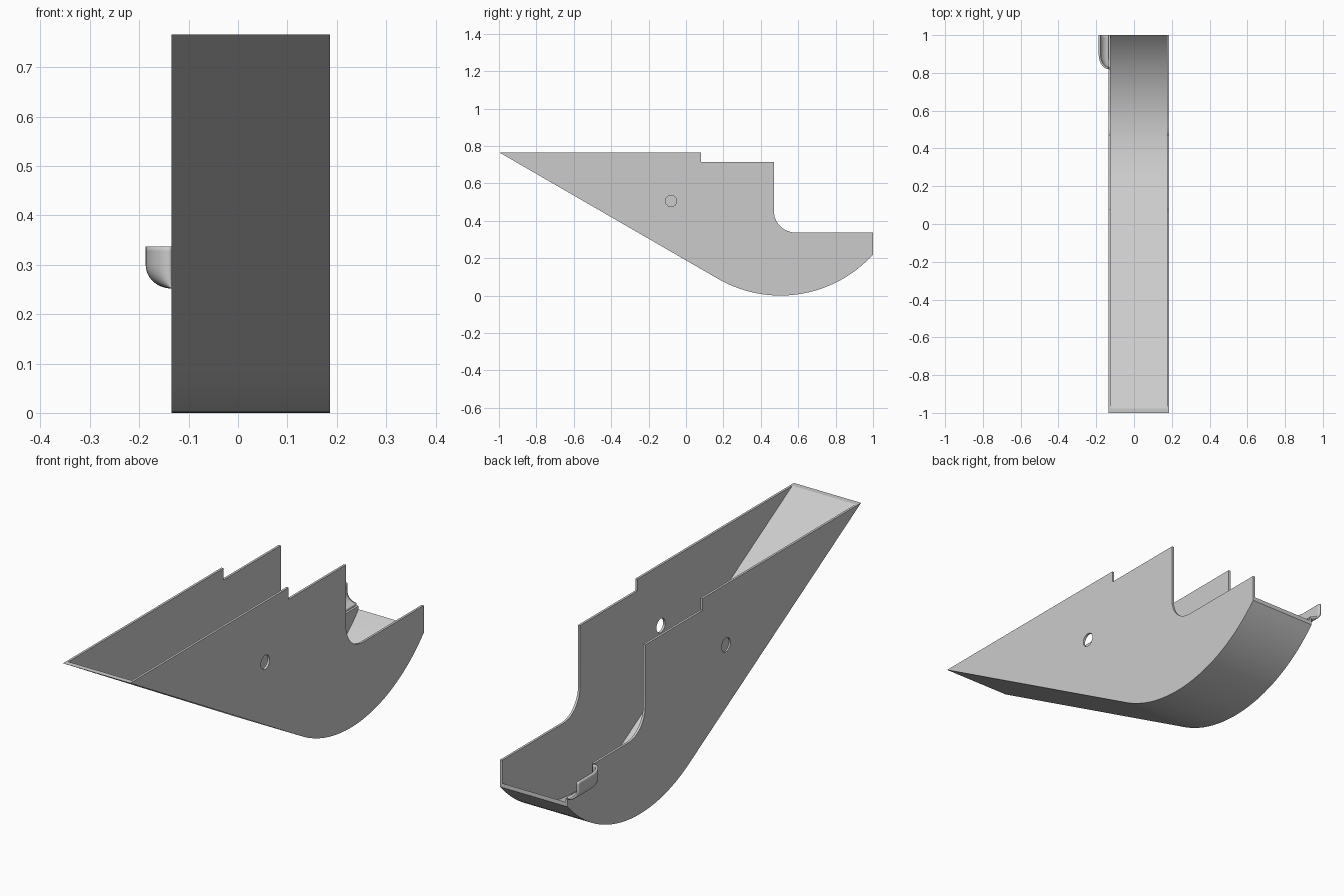
import bpy, bmesh, math
from mathutils import Matrix

cube = bpy.data.objects.get("Cube")
if cube:
    bpy.data.objects.remove(cube, do_unlink=True)

grey = bpy.data.materials.new("light_grey")
grey.use_nodes = True
COLOUR = (0.6, 0.6, 0.6, 1)
grey.diffuse_color = COLOUR
grey.node_tree.nodes["Principled BSDF"].inputs["Base Color"].default_value = COLOUR

X_MIN, X_MAX, WALL, FLOOR = -0.135, 0.186, 0.01, 0.012
TOP, RIM = 0.766, 0.337          # high edge and low rear edge
CY, R = 0.505, 0.668             # rounded belly: centre and radius
LIP_Y, LIP_Z = 0.82, 0.252       # where the pouring lip starts


def arc(cy, cz, r, a0, a1, n):
    angles = [math.radians(a0 + (a1 - a0) * i / n) for i in range(n + 1)]
    return [(cy + r * math.cos(a), cz + r * math.sin(a)) for a in angles]


def finish(name, bm, smooth=True):
    mesh = bpy.data.meshes.new(name)
    bm.to_mesh(mesh)
    bm.free()
    obj = bpy.data.objects.new(name, mesh)
    bpy.context.collection.objects.link(obj)
    mesh.materials.append(grey)
    bpy.ops.object.select_all(action='DESELECT')
    obj.select_set(True)
    bpy.context.view_layer.objects.active = obj
    if smooth:
        bpy.ops.object.shade_smooth_by_angle(angle=math.radians(30))
    return obj


def prism(name, profile, x0, x1):
    """Extrude a (y, z) outline from x0 to x1."""
    bm = bmesh.new()
    face = bm.faces.new([bm.verts.new((x0, y, z)) for y, z in profile])
    new = bmesh.ops.extrude_face_region(bm, geom=[face])["geom"]
    bmesh.ops.translate(bm, vec=(x1 - x0, 0, 0),
                        verts=[v for v in new if isinstance(v, bmesh.types.BMVert)])
    bmesh.ops.recalc_face_normals(bm, faces=bm.faces)
    return finish(name, bm)


def pin_hole(obj, x0, x1):
    """Cut a round hole through a wall between x0 and x1."""
    bm = bmesh.new()
    bmesh.ops.create_cone(bm, cap_ends=True, segments=24, radius1=0.03, radius2=0.03,
                          depth=x1 - x0,
                          matrix=Matrix.Translation(((x0 + x1) / 2, -0.08, 0.505))
                          @ Matrix.Rotation(math.pi / 2, 4, 'Y'))
    cutter = finish("hole_cutter", bm, False)
    cutter.hide_render = True
    mod = obj.modifiers.new("hole", 'BOOLEAN')
    mod.operation, mod.solver, mod.object = 'DIFFERENCE', 'EXACT', cutter
    bpy.context.view_layer.objects.active = obj
    bpy.ops.object.modifier_apply(modifier=mod.name)
    bpy.data.objects.remove(cutter, do_unlink=True)


# Side outline: sloped nose, rounded belly, stepped top with a filleted notch
end_angle = -math.degrees(math.acos((1 - CY) / R))
belly = arc(CY, R, R, -120, end_angle, 32)
upper = arc(0.585, RIM + 0.115, 0.115, 270, 180, 10) + [
    (0.47, 0.715), (0.08, 0.715), (0.08, TOP)]
outline = [(-1, TOP)] + belly

left_wall = prism("left_wall", outline + [(1, RIM)] + upper, X_MAX - WALL, X_MAX)
pin_hole(left_wall, X_MAX - 0.03, X_MAX + 0.02)

# The right wall leaves a gap for the pouring lip; its hole is blind
gap = [(1, LIP_Z), (LIP_Y, LIP_Z), (LIP_Y, RIM)]
right_wall = prism("right_wall", outline + gap + upper, X_MIN, X_MIN + WALL)
pin_hole(right_wall, X_MIN - 0.02, X_MIN + 0.007)

# Floor: the lower outline thickened inwards
inner_r = R - FLOOR
inner_end = -math.degrees(math.acos((1 - CY) / inner_r))
inner = arc(CY, R, inner_r, -120, inner_end, 32)
prism("curved_floor", outline + inner[::-1] + [(-1 + 2 * FLOOR, TOP)],
      X_MIN + WALL, X_MAX - WALL)

# Pouring lip: wall corner bulging outwards, open at the rear
NU, NV, BULGE = 20, 16, 0.052
bm = bmesh.new()
grid = []
for i in range(NU + 1):
    b = min(i / 12, 1) * math.pi / 2
    y = LIP_Y + 0.08 * (1 - math.cos(b)) + 0.1 * max(i - 12, 0) / (NU - 12)
    row = []
    for j in range(NV + 1):
        a = min(j / 12, 1) * math.pi / 2
        z = LIP_Z + 0.048 * (1 - math.cos(a)) + 0.037 * max(j - 12, 0) / (NV - 12)
        row.append(bm.verts.new((X_MIN - BULGE * math.sin(a) * math.sin(b), y, z)))
    grid.append(row)
for i in range(NU):
    for j in range(NV):
        bm.faces.new((grid[i][j], grid[i][j + 1], grid[i + 1][j + 1], grid[i + 1][j]))
bm.normal_update()
if sum(f.normal.x for f in bm.faces) > 0:
    bmesh.ops.reverse_faces(bm, faces=bm.faces)
lip = finish("pouring_lip", bm)
shell = lip.modifiers.new("thickness", 'SOLIDIFY')
shell.thickness, shell.offset = WALL, -1
